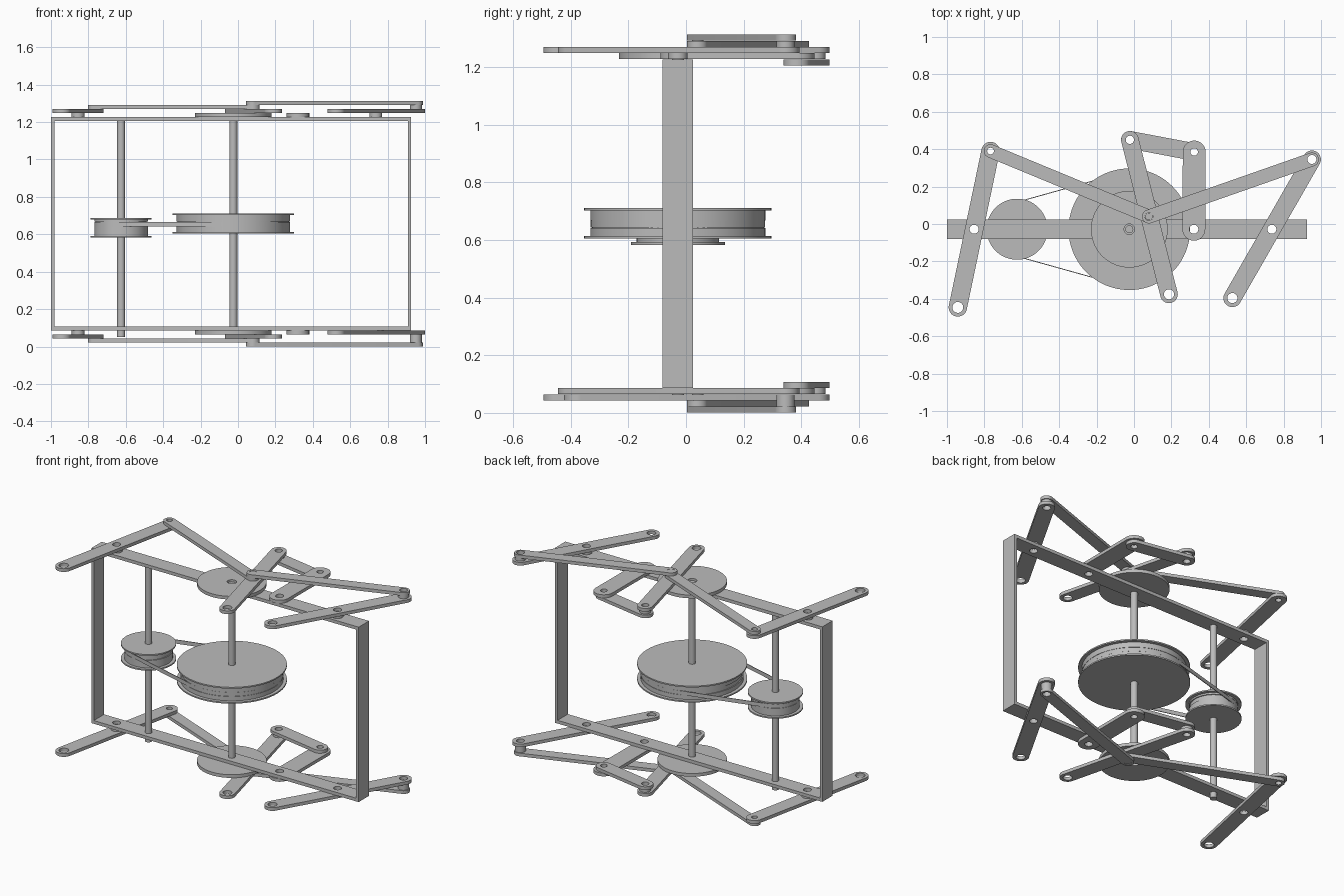
import bpy, bmesh, math
from mathutils import Vector

cube = bpy.data.objects.get("Cube")
if cube:
    bpy.data.objects.remove(cube, do_unlink=True)

H, BASE, PITCH, THICK = 1.312, 1.205, 0.0214, 0.0208
AXIS_Y = -0.028

steel = bpy.data.materials.new("plain grey")
steel.use_nodes = True
GREY = (0.5, 0.5, 0.5, 1)
steel.diffuse_color = GREY
steel.node_tree.nodes["Principled BSDF"].inputs["Base Color"].default_value = GREY


def finish(obj):
    """Weld, assign the material and smooth the round walls."""
    bm = bmesh.new()
    bm.from_mesh(obj.data)
    bmesh.ops.remove_doubles(bm, verts=bm.verts, dist=0.0001)
    bmesh.ops.recalc_face_normals(bm, faces=bm.faces)
    bm.to_mesh(obj.data)
    bm.free()
    obj.data.materials.clear()
    obj.data.materials.append(steel)
    bpy.ops.object.select_all(action='DESELECT')
    obj.select_set(True)
    bpy.context.view_layer.objects.active = obj
    bpy.ops.object.shade_smooth_by_angle(angle=math.radians(30))
    return obj


def arc(c, r, start=0.0, sweep=math.tau, n=40):
    return [(c[0] + r * math.cos(start + sweep * i / n),
             c[1] + r * math.sin(start + sweep * i / n)) for i in range(n + 1)]


def circle(c, r, n=40):
    return arc(c, r, n=n)[:-1]


def capsule(a, ra, b, rb, n=24):
    """Outline around two circles joined by their outer tangents."""
    d = Vector(b) - Vector(a)
    ang = math.atan2(d.y, d.x)
    t = math.acos((ra - rb) / d.length)
    return (arc(b, rb, ang - t, 2 * t, n) +
            arc(a, ra, ang + t, math.tau - 2 * t, n))


def plate(name, loops, z0, z1):
    """Flat plate from an outline followed by hole outlines."""
    cu = bpy.data.curves.new(name, 'CURVE')
    cu.dimensions = '2D'
    cu.fill_mode = 'BOTH'
    cu.extrude = (z1 - z0) / 2
    for pts in loops:
        sp = cu.splines.new('POLY')
        sp.points.add(len(pts) - 1)
        for p, (x, y) in zip(sp.points, pts):
            p.co = (x, y, 0, 1)
        sp.use_cyclic_u = True
    obj = bpy.data.objects.new(name, cu)
    bpy.context.collection.objects.link(obj)
    obj.location.z = (z0 + z1) / 2
    bpy.ops.object.select_all(action='DESELECT')
    obj.select_set(True)
    bpy.context.view_layer.objects.active = obj
    bpy.ops.object.convert(target='MESH')
    return finish(bpy.context.object)


def span(top, first, last=None):
    """Height range of a stack of layers, mirrored for the bottom."""
    last = first if last is None else last
    lo, hi = BASE + PITCH * first, BASE + PITCH * last + THICK
    return (lo, hi) if top else (H - hi, H - lo)


def rod(name, c, r, z0, z1):
    return plate(name, [circle(c, r)], z0, z1)


def lathe(name, c, profile, steps=96):
    bm = bmesh.new()
    vs = [bm.verts.new((r, 0, z)) for r, z in profile]
    es = [bm.edges.new(p) for p in zip(vs, vs[1:])]
    bmesh.ops.spin(bm, geom=vs + es, cent=(0, 0, 0), axis=(0, 0, 1),
                   angle=math.tau, steps=steps)
    me = bpy.data.meshes.new(name)
    bm.to_mesh(me)
    bm.free()
    obj = bpy.data.objects.new(name, me)
    bpy.context.collection.objects.link(obj)
    obj.location = (c[0], c[1], 0)
    return finish(obj)


def pulley(name, c, rim, drum, z0, z1, belt):
    """Two flanges, a drum and a shallow belt groove."""
    f, groove = 0.009, drum - 0.006
    lathe(name, c, [(0, z0), (rim, z0), (rim, z0 + f), (drum, z0 + f),
                    (drum, belt[0]), (groove, belt[0]), (groove, belt[1]),
                    (drum, belt[1]), (drum, z1 - f), (rim, z1 - f), (rim, z1), (0, z1)])


# Joint positions
MAIN, SIDE = (-0.025, AXIS_Y), (-0.625, AXIS_Y)
CRANK = (0.08, 0.04)
L_PIVOT, L_ELBOW, L_TIP = (-0.855, AXIS_Y), (-0.767, 0.39), (-0.942, -0.446)
R_PIVOT, R_ELBOW, R_TIP = (0.737, AXIS_Y), (0.951, 0.345), (0.526, -0.396)
M_BACK, M_TIP = (-0.022, 0.45), (0.187, -0.376)
ROCK_PIVOT, ROCK_END = (0.32, AXIS_Y), (0.322, 0.385)
X0, X1, Y0, Y1 = -1.0, 0.926, -0.081, 0.025
WALL = 0.018


def rect(x0, x1):
    return [(x0, Y0), (x1, Y0), (x1, Y1), (x0, Y1)]


def ring(name, c, r, hole, z):
    plate(name, [circle(c, r), circle(c, hole)], *z)


# Linkage and frame rail, at the top and at the bottom
for top in (True, False):
    tag = "top_" if top else "bottom_"

    def L(first, last=None):
        return span(top, first, last)

    def bar(name, a, b, r, level, holes):
        plate(tag + name, [capsule(a, r, b, r)] + [circle(c, h) for c, h in holes], *L(level))

    plate(tag + "frame_rail", [rect(X0, X1)] +
          [circle(c, 0.024) for c in (L_PIVOT, R_PIVOT, ROCK_PIVOT)], *L(0))
    plate(tag + "crank_disc", [circle(MAIN, 0.205, 80), circle(MAIN, 0.028)], *L(1))
    rod(tag + "crank_pin", CRANK, 0.02, *[z + s for z, s in zip(L(1, 4), (0.002, -0.002))])

    # Swinging arms
    bar("left_side_arm", L_ELBOW, L_TIP, 0.049, 2,
        [(L_ELBOW, 0.018), (L_PIVOT, 0.024), (L_TIP, 0.029)])
    bar("right_side_arm", R_ELBOW, R_TIP, 0.048, 2 if top else 1,
        [(R_ELBOW, 0.024), (R_PIVOT, 0.024), (R_TIP, 0.027)])
    bar("middle_arm", M_BACK, M_TIP, 0.047, 2,
        [(M_BACK, 0.022), (CRANK, 0.021), (M_TIP, 0.027)])
    bar("rocker", ROCK_PIVOT, ROCK_END, 0.061, 1, [(ROCK_PIVOT, 0.024), (ROCK_END, 0.02)])
    bar("rocker_link", M_BACK, ROCK_END, 0.047, 0, [(M_BACK, 0.022), (ROCK_END, 0.02)])

    # Connecting rods from the crank pin
    bar("left_connecting_rod", L_ELBOW, CRANK, 0.036, 3, [(L_ELBOW, 0.018), (CRANK, 0.021)])
    bar("right_connecting_rod", CRANK, R_ELBOW, 0.037, 4, [(CRANK, 0.021), (R_ELBOW, 0.024)])

    # Spacers
    ring(tag + "left_pivot_spacer", L_PIVOT, 0.034, 0.024, L(1))
    ring(tag + "middle_arm_spacer", M_BACK, 0.034, 0.022, L(1))
    ring(tag + "elbow_spacer", R_ELBOW, 0.032, 0.024, L(3) if top else L(2, 3))
    if top:
        ring(tag + "right_pivot_spacer", R_PIVOT, 0.034, 0.024, L(1))

# Frame uprights
low, high = span(False, 0)[0], span(True, 0)[1]
for name, x in (("left_upright", X1 - WALL), ("right_upright", X0)):
    plate(name, [rect(x, x + WALL)], low, high)

# Shafts
rod("main_shaft", MAIN, 0.021, 0.075, 1.237)
rod("side_shaft", SIDE, 0.021, 0.05, 1.206)

# Pulleys and belt
BELT = (0.641, 0.668)
pulley("large_pulley", MAIN, 0.325, 0.304, 0.604, 0.711, BELT)
pulley("small_pulley", SIDE, 0.163, 0.143, 0.583, 0.688, BELT)
plate("drive_belt", [capsule(SIDE, 0.142, MAIN, 0.303, 48),
                     capsule(SIDE, 0.1375, MAIN, 0.2985, 48)],
      BELT[0] + 0.001, BELT[1] - 0.001)
